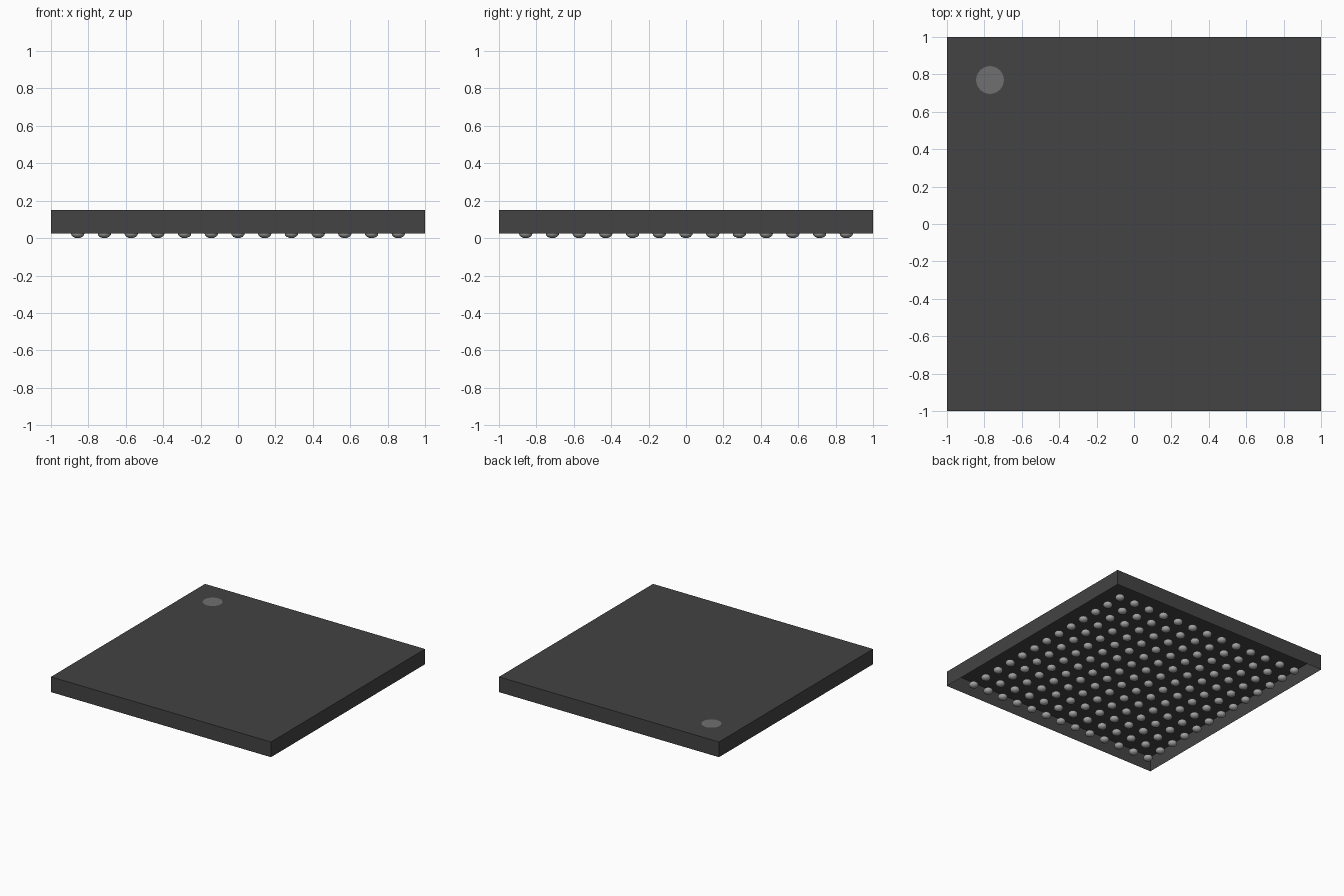
import bpy
import bmesh
from mathutils import Matrix

if "Cube" in bpy.data.objects:
    bpy.data.objects.remove(bpy.data.objects["Cube"], do_unlink=True)

BASE_Z, TOP_Z = 0.025, 0.15   # lower rim and top of the casing
PITCH, COUNT = 1 / 7, 13      # contact grid
BALL_R = 0.036


def material(name, value):
    mat = bpy.data.materials.new(name)
    mat.use_nodes = True
    colour = (value, value, value, 1)
    mat.diffuse_color = colour
    bsdf = mat.node_tree.nodes["Principled BSDF"]
    bsdf.inputs["Base Color"].default_value = colour
    bsdf.inputs["Roughness"].default_value = 0.7
    return mat


def add_object(name, bm, mat):
    mesh = bpy.data.meshes.new(name)
    bm.to_mesh(mesh)
    bm.free()
    mesh.materials.append(mat)
    obj = bpy.data.objects.new(name, mesh)
    bpy.context.collection.objects.link(obj)
    return obj


charcoal = material("charcoal plastic", 0.056)
grey = material("grey marking", 0.16)
silver = material("silver solder", 0.36)

# Casing: a square shell, open underneath
bm = bmesh.new()
height = TOP_Z - BASE_Z
bmesh.ops.create_cube(bm, size=1, matrix=Matrix.Translation((0, 0, BASE_Z + height / 2))
                      @ Matrix.Diagonal((2, 2, height, 1)))
bm.normal_update()
bmesh.ops.delete(bm, geom=[f for f in bm.faces if f.normal.z < -0.5], context='FACES')
add_object("casing", bm, charcoal)

# Round corner marker on the top
bm = bmesh.new()
bmesh.ops.create_circle(bm, cap_ends=True, segments=16, radius=0.075,
                        matrix=Matrix.Translation((-0.77, 0.77, TOP_Z + 0.002)))
add_object("corner_marker", bm, grey)

# Grid of flattened contact balls
bm = bmesh.new()
half = (COUNT - 1) / 2
for i in range(COUNT):
    for j in range(COUNT):
        place = Matrix.Translation(((i - half) * PITCH, (j - half) * PITCH, BASE_Z))
        bmesh.ops.create_uvsphere(bm, u_segments=16, v_segments=8, radius=1,
                                  matrix=place @ Matrix.Diagonal((BALL_R, BALL_R, BASE_Z, 1)))
for face in bm.faces:
    face.smooth = True
add_object("contact_balls", bm, silver)
